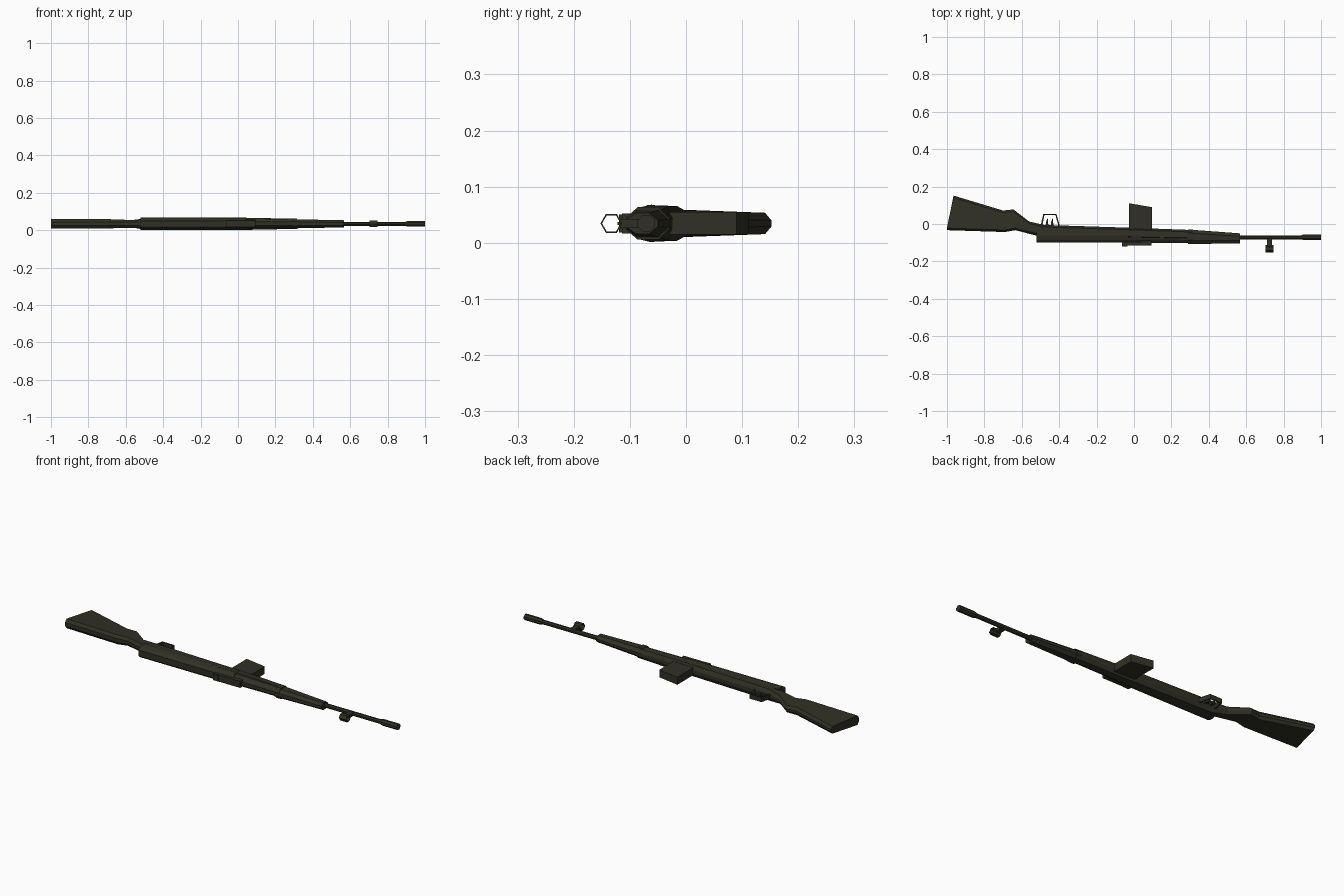
import bpy, bmesh, math

if "Cube" in bpy.data.objects:
    bpy.data.objects.remove(bpy.data.objects["Cube"])

ZC = 0.0345  # the rifle lies on its side around this height
mat = bpy.data.materials.new("dark olive")
mat.diffuse_color = (0.031, 0.030, 0.019, 1)
mat.use_nodes = True
mat.node_tree.nodes["Principled BSDF"].inputs["Base Color"].default_value = mat.diffuse_color


def finish(name, bm):
    bmesh.ops.recalc_face_normals(bm, faces=bm.faces)
    me = bpy.data.meshes.new(name)
    bm.to_mesh(me)
    bm.free()
    me.materials.append(mat)
    ob = bpy.data.objects.new(name, me)
    bpy.context.collection.objects.link(ob)
    return ob


def loft(name, rings, closed=False):
    """Skin a row of equally sized point rings; cap both ends unless closed."""
    bm = bmesh.new()
    vs = [[bm.verts.new(p) for p in r] for r in rings]
    n = len(vs[0])
    pairs = list(zip(vs, vs[1:])) + ([(vs[-1], vs[0])] if closed else [])
    for a, b in pairs:
        for i in range(n):
            j = (i + 1) % n
            bm.faces.new((a[i], a[j], b[j], b[i]))
    if not closed:
        bm.faces.new(vs[0])
        bm.faces.new(vs[-1])
    return finish(name, bm)


def section(xa, ya, xb, yb, wa, wb, tip=0.011):
    """Eight-sided section from the sight side (a) to the grip side (b)."""
    half = [(xa, ya, wa * .4), (xa, ya + tip, wa), (xb, yb - tip, wb), (xb, yb, wb * .3)]
    return ([(x, y, ZC + w) for x, y, w in half]
            + [(x, y, ZC - w) for x, y, w in reversed(half)])


def ngon(x, y, r, n=6, rz=None, turn=0):
    rz = rz or r
    return [(x, y + r * math.cos(2 * math.pi * (i + turn) / n),
             ZC + rz * math.sin(2 * math.pi * (i + turn) / n)) for i in range(n)]


def box(name, x0, x1, y0, y1, w):
    return loft(name, [[(x, y0, ZC - w), (x, y1, ZC - w), (x, y1, ZC + w), (x, y0, ZC + w)]
                       for x in (x0, x1)])


# wooden stock: butt, wrist and long body in one piece
loft("stock", [
    section(-1.0, -.033, -.965, .152, .025, .019),
    section(-.69, -.043, -.70, .072, .025, .021),
    section(-.635, -.033, -.645, .078, .022, .018),
    section(-.53, -.06, -.56, .013, .021, .021),
    section(-.49, -.072, -.48, -.005, .0325, .031),
    section(.04, -.08, .04, -.022, .0325, .030),
    section(.31, -.085, .31, -.032, .027, .025)])

# receiver and top cover
loft("receiver", [
    [(x, y, ZC + w * s) for s, pts in ((1, ((-.1, .016), (-.085, .028), (-.062, .0335), (-.04, .03))),
                                      (-1, ((-.04, .03), (-.062, .0335), (-.085, .028), (-.1, .016))))
     for y, w in pts] for x in (-.52, .04)])
loft("upper_handguard", [
    section(.04, -.1, .04, -.045, .026, .028, .018),
    section(.31, -.103, .31, -.045, .022, .026, .018)])

# front handguard and its band
loft("front_handguard", [
    section(.31, -.106, .31, -.031, .024, .024, .018),
    section(.567, -.105, .567, -.05, .019, .019, .016)])
loft("handguard_band", [
    section(x, -.106, x, -.029, .029, .029, .02) for x in (.29, .316)])

# rear sight housing
box("sight_base", -.065, .093, -.114, -.07, .018)
box("rear_sight", -.065, -.035, -.119, -.1, .016)

# magazine, with slanted lower end
loft("magazine", [
    [(x, -.04, ZC - .02), (x, y, ZC - .02), (x, y, ZC + .02), (x, -.04, ZC + .02)]
    for x, y in ((-.026, .111), (.095, .09))])

# trigger guard: thin bent strip, and triggers
path = [(-.5, -.012), (-.485, .054), (-.415, .054), (-.395, -.015)]
inner = [(-.491, -.012), (-.479, .048), (-.42, .048), (-.403, -.015)]
loft("trigger_guard", [
    [(a[0], a[1], ZC - .012), (a[0], a[1], ZC + .012),
     (b[0], b[1], ZC + .012), (b[0], b[1], ZC - .012)] for a, b in zip(path, inner)])
for i, x in enumerate((-.465, -.438)):
    loft("trigger_%d" % i, [
        [(x + d - r, y, ZC - .005), (x + d + r, y, ZC - .005),
         (x + d + r, y, ZC + .005), (x + d - r, y, ZC + .005)]
        for y, d, r in ((-.02, 0, .008), (.008, 0, .006), (.03, .004, .002))])

# barrel and muzzle device
loft("barrel", [ngon(x, -.071, .0115, 8, turn=.5) for x in (.55, .92)])
loft("muzzle", [ngon(x, -.071, r, 8, turn=.5)
                for x, r in ((.895, .013), (.91, .0165), (1.0, .0165))])

# front sight: post with an open hexagonal hood
box("front_sight_post", .711, .738, -.118, -.068, .008)
box("front_sight_blade", .72, .73, -.122, -.114, .003)
loft("front_sight_hood", [ngon(x, -.133, ry, 6, ry) for x, ry in
     ((.704, .0195), (.746, .0195), (.746, .0165), (.704, .0165))], closed=True)
